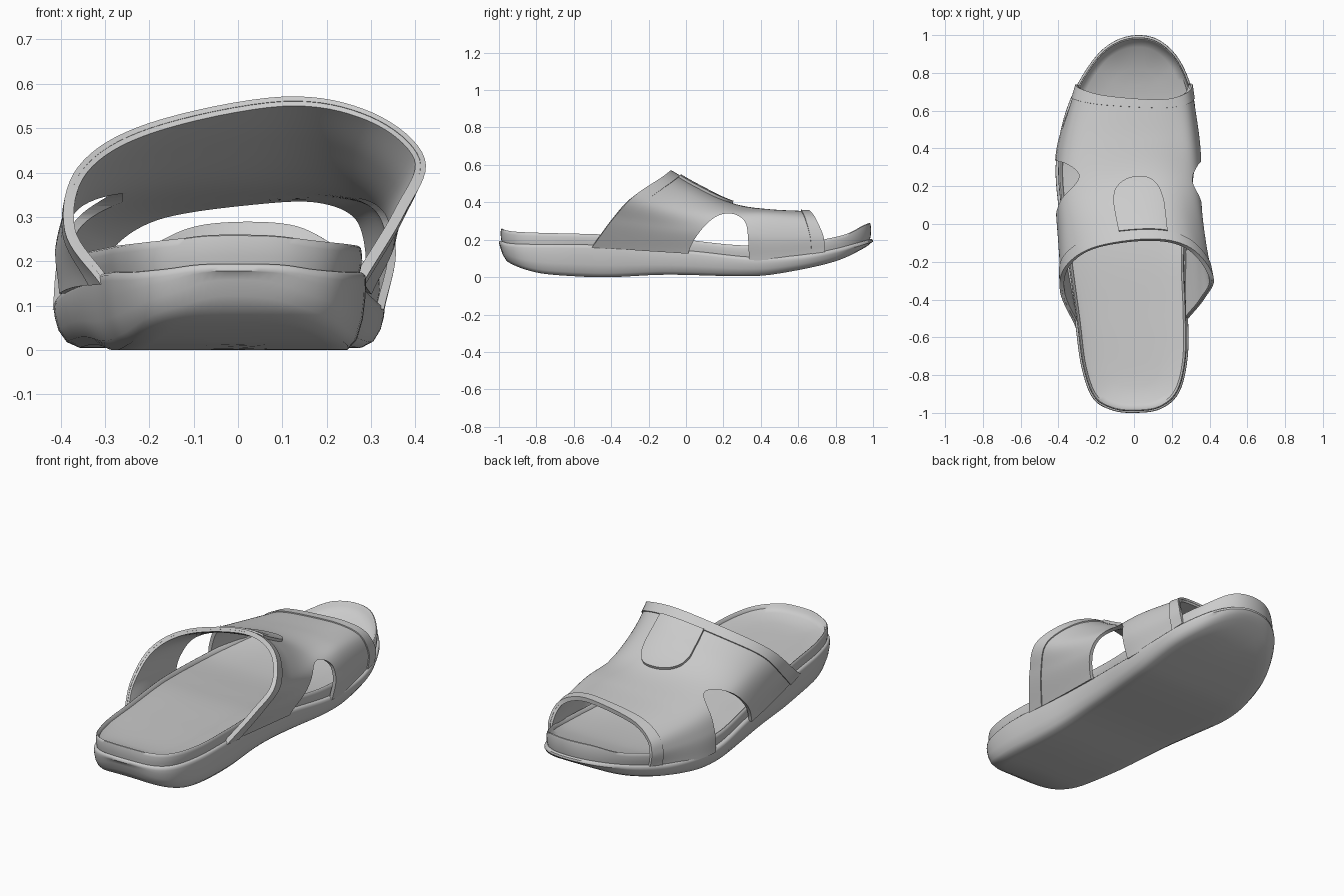
import bpy, bmesh, math
from mathutils import Vector

if "Cube" in bpy.data.objects:
    bpy.data.objects.remove(bpy.data.objects["Cube"])


def cr(pts, i, closed=False):
    """Catmull-Rom value of a point list at fractional index i."""
    n = len(pts)
    k = math.floor(i) if closed else min(max(int(i), 0), n - 2)
    t = i - k

    def get(j):
        if closed:
            return Vector(pts[j % n])
        if j < 0:
            return 2 * Vector(pts[0]) - Vector(pts[1])
        if j >= n:
            return 2 * Vector(pts[-1]) - Vector(pts[-2])
        return Vector(pts[j])
    a, b, c, d = (get(k + j) for j in (-1, 0, 1, 2))
    return 0.5 * (2 * b + (c - a) * t + (2 * a - 5 * b + 4 * c - d) * t * t
                  + (3 * b - a - 3 * c + d) * t ** 3)


def height_curve(table):
    """Smooth z(y) lookup from a few (y, z) points."""
    dense = [cr(table, i / 10) for i in range((len(table) - 1) * 10 + 1)]

    def f(y):
        for p, q in zip(dense, dense[1:]):
            if y <= q.x:
                return p.y + (q.y - p.y) * max(0, (y - p.x) / (q.x - p.x))
        return dense[-1].y
    return f


def make(name, verts, faces):
    me = bpy.data.meshes.new(name)
    me.from_pydata([tuple(v) for v in verts], [], faces)
    ob = bpy.data.objects.new(name, me)
    bpy.context.collection.objects.link(ob)
    return ob


def finish(ob, angle=40):
    """Apply modifiers and shade smooth with sharp edges kept."""
    bpy.ops.object.select_all(action='DESELECT')
    ob.select_set(True)
    bpy.context.view_layer.objects.active = ob
    for m in list(ob.modifiers):
        bpy.ops.object.modifier_apply(modifier=m.name)
    bpy.ops.object.shade_smooth_by_angle(angle=math.radians(angle))


# Sole: foot outline and side-view height curves
outline = [(0, -1), (.14, -.98), (.24, -.89), (.285, -.7), (.285, -.45), (.275, -.2),
           (.29, .05), (.32, .3), (.33, .5), (.31, .7), (.24, .87), (.14, .97),
           (.03, 1), (-.09, .975), (-.2, .89), (-.31, .72), (-.38, .53), (-.415, .3),
           (-.395, .05), (-.36, -.2), (-.315, -.5), (-.28, -.75), (-.22, -.92), (-.12, -.985)]
z_low = height_curve([(-1, .15), (-.95, .08), (-.8, .025), (-.6, .005), (-.4, 0), (-.1, .013),
                      (.3, .005), (.5, .02), (.8, .085), (1, .18)])
z_line = height_curve([(-1, .19), (-.9, .17), (-.5, .165), (0, .135), (.35, .1), (.6, .11),
                       (.8, .145), (1, .2)])
z_top = height_curve([(-1, .265), (-.9, .242), (-.5, .23), (-.2, .22), (0, .2), (.3, .17),
                      (.6, .18), (.8, .215), (.88, .24), (.95, .278), (1, .295)])
N = len(outline) * 6
rim = [cr(outline, i / 6, True) for i in range(N)]


def loft_rings(name, rings):
    """Rings are (t toward outline, height function of y); both ends close on the mid line."""
    verts, faces = [], []
    for t, zf in rings:
        for p in rim:
            c = Vector((0, min(max(p.y, -.72), .65)))
            q = c.lerp(p, t)
            verts.append((q.x, q.y, zf(q.y)))
    for r in range(len(rings) - 1):
        for i in range(N):
            j = (i + 1) % N
            faces.append((r * N + i, r * N + j, r * N + N + j, r * N + N + i))
    # Cap the ends with quads running across the foot
    last = (len(rings) - 1) * N
    for i in range(N // 2):
        a, b, c, d = i, i + 1, (N - i - 1) % N, (N - i) % N
        cap = [k for n, k in enumerate((a, b, c, d)) if k not in (a, b, c, d)[:n]]
        if len(cap) > 2:
            faces.append(tuple(reversed(cap)))
            faces.append(tuple(last + k for k in cap))
    finish(make(name, verts, faces), 50)


def mix(f):
    return lambda y: z_low(y) * (1 - f) + z_line(y) * f


def above(zf, d):
    return lambda y: zf(y) + d


loft_rings("outsole", [(.25, z_low), (.5, z_low), (.7, z_low), (.86, z_low), (.93, mix(.13)),
                       (.975, mix(.4)), (.995, mix(.7)), (1, above(z_line, -.012)),
                       (.995, z_line), (.975, above(z_line, .006)), (.94, above(z_line, .008)),
                       (.5, z_line), (.25, z_line)])
loft_rings("footbed", [(.25, above(z_line, -.01)), (.94, above(z_line, -.01)),
                       (.965, above(z_line, .025)), (.967, above(z_top, -.018)),
                       (.96, above(z_top, -.004)), (.945, z_top), (.925, above(z_top, -.004)),
                       (.91, above(z_top, -.018)), (.82, above(z_top, -.027)),
                       (.5, above(z_top, -.033)), (.25, above(z_top, -.035))])

# Upper: cross-sections from the rear edge to the toe edge, left to right
sections = [
    [(-.305, -.54, .15), (-.385, -.36, .27), (-.355, -.22, .41), (-.2, -.12, .505),
     (.1, -.08, .565), (.3, -.13, .53), (.415, -.28, .43), (.37, -.39, .31), (.28, -.5, .16)],
    [(-.375, -.2, .14), (-.4, -.1, .26), (-.355, -.03, .38), (-.2, .04, .45), (.08, .06, .485),
     (.26, .02, .46), (.375, -.08, .37), (.36, -.15, .27), (.29, -.22, .14)],
    [(-.41, .1, .12), (-.412, .15, .23), (-.36, .19, .33), (-.2, .23, .38), (.05, .25, .395),
     (.22, .23, .38), (.33, .18, .33), (.355, .14, .24), (.305, .08, .12)],
    [(-.41, .4, .09), (-.395, .4, .2), (-.34, .42, .29), (-.2, .44, .34), (.03, .45, .36),
     (.2, .44, .36), (.31, .42, .33), (.352, .4, .22), (.33, .4, .09)],
    [(-.3, .735, .135), (-.305, .73, .2), (-.275, .71, .26), (-.17, .68, .315), (.03, .66, .345),
     (.18, .66, .35), (.275, .69, .31), (.305, .73, .22), (.295, .74, .135)]]


def patch(name, uv, nu, nv, thick, offset):
    """Thick piece of the upper surface; uv maps the unit square to (across, along)."""
    verts = []
    for j in range(nv + 1):
        for i in range(nu + 1):
            u, v = uv(i / nu, j / nv)
            verts.append(cr([cr(s, u) for s in sections], v))
    w = nu + 1
    faces = [(j * w + i, j * w + i + 1, j * w + w + i + 1, j * w + w + i)
             for j in range(nv) for i in range(nu)]
    ob = make(name, verts, faces)
    m = ob.modifiers.new("thickness", 'SOLIDIFY')
    m.thickness, m.offset = thick, offset
    return ob


upper = patch("upper", lambda a, b: (8 * a, 4 * b), 64, 40, .018, -1)

# Arched side openings cut at the sole line
arch = [(0, .02), (.02, .15), (.09, .26), (.17, .325), (.25, .335), (.31, .3), (.33, .23), (.34, .02)]
curve = [cr(arch, i / 5) for i in range((len(arch) - 1) * 5 + 1)]
for side, x0, x1, s in (("left", -.6, -.26, 1.05), ("right", .24, .6, 1.01)):
    n = len(curve)
    vs = [(x, p.x, p.y * s) for x in (x0, x1) for p in curve]
    fs = [(i, (i + 1) % n, n + (i + 1) % n, n + i) for i in range(n)]
    fs += [tuple(reversed(range(n))), tuple(range(n, 2 * n))]
    cutter = make(side + "_opening_cutter", vs, fs)
    bm = bmesh.new()
    bm.from_mesh(cutter.data)
    bmesh.ops.recalc_face_normals(bm, faces=bm.faces)
    bm.to_mesh(cutter.data)
    bm.free()
    cutter.hide_render = True
    m = upper.modifiers.new(side, 'BOOLEAN')
    m.operation, m.object, m.solver = 'DIFFERENCE', cutter, 'EXACT'
finish(upper)
for ob in [o for o in bpy.data.objects if o.name.endswith("cutter")]:
    bpy.data.objects.remove(ob)

# Raised hems along both edges
finish(patch("rear_hem", lambda a, b: (8 * a, -.01 + .37 * b), 64, 5, .012, 0))
finish(patch("toe_hem", lambda a, b: (8 * a, 3.8 + .21 * b), 64, 2, .012, 0))


# Tab on the instep, rounded toward the toe
def tab_uv(a, b):
    k = 2 * a - 1
    end = 2.0 - .6 * (1 - math.sqrt(max(0, 1 - abs(k) ** 2.4)))
    return 3.9 + (.55 - .08 * (1 - b)) * k, .36 + (end - .36) * b


finish(patch("instep_tab", tab_uv, 28, 16, .028, 0))
